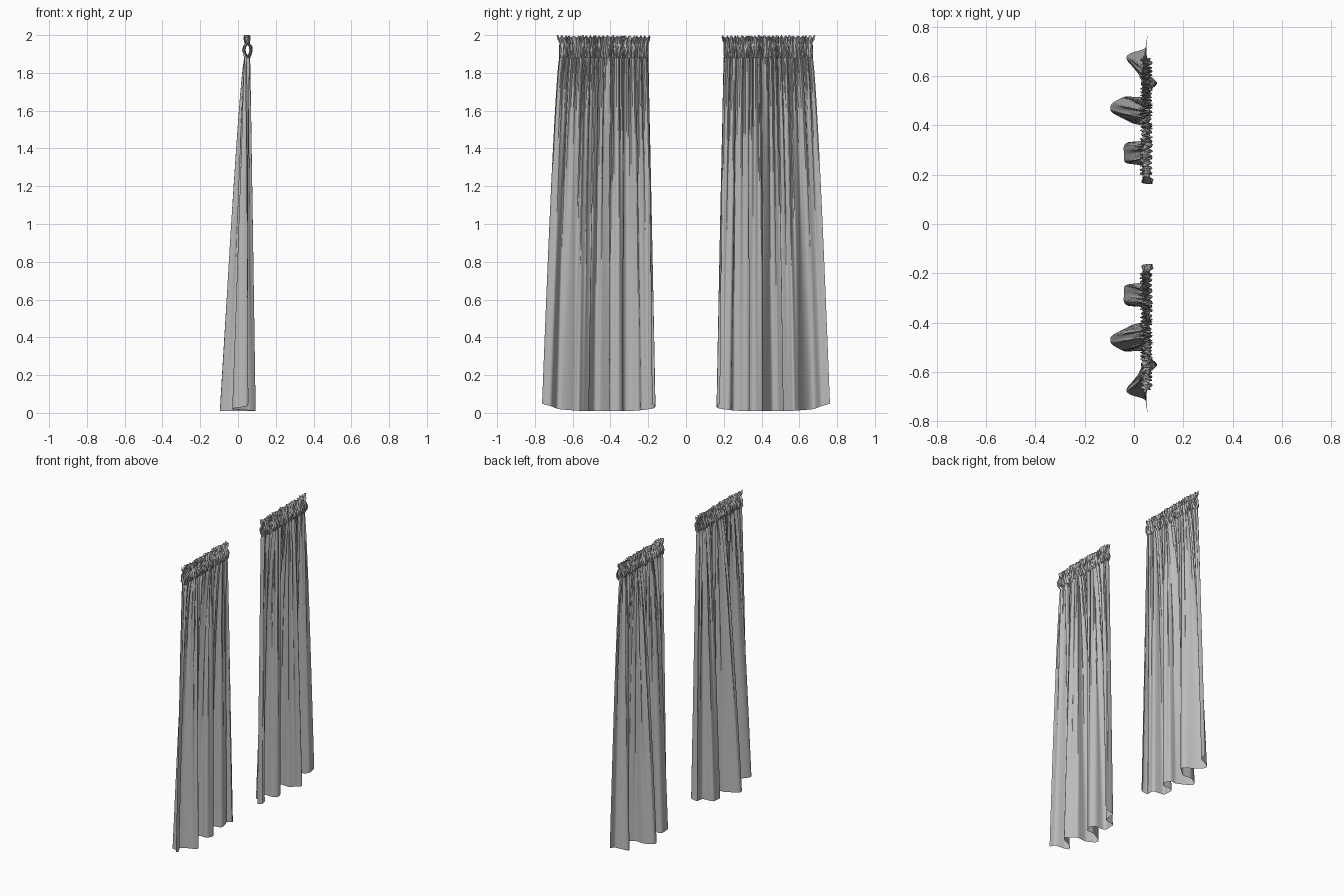
import bpy, bmesh, math, random
from mathutils import Vector

if "Cube" in bpy.data.objects:
    bpy.data.objects.remove(bpy.data.objects["Cube"])

random.seed(4)
COLS = 190
TOP = 1.88

fabric = bpy.data.materials.new("grey fabric")
fabric.use_nodes = True
GREY = (0.5, 0.5, 0.5, 1)
fabric.diffuse_color = GREY
fabric.node_tree.nodes["Principled BSDF"].inputs["Base Color"].default_value = GREY

# Fold line of the hem, from the inner edge to the outer edge (x, y)
HEM = [(.08, .18), (.07, .162), (.03, .17), (.04, .2), (.03, .235), (-.035, .25),
       (-.04, .29), (-.03, .33), (.04, .335), (.06, .37), (.04, .405), (-.01, .41),
       (-.09, .455), (-.09, .485), (-.04, .515), (.03, .515), (.06, .54), (.09, .565),
       (.08, .59), (.03, .615), (-.03, .665), (-.015, .69), (.045, .715), (.055, .762)]

# Header section: up one side of the rod pocket, over the ruffle, down the other
HEADER = [(.036, 1.9), (.031, 1.92), (.036, 1.94), (.046, 1.955), (.045, 1.975),
          (.048, 1.993), (.052, 1.975), (.053, 1.955), (.066, 1.94), (.068, 1.92),
          (.065, 1.9), (.056, 1.88)]


def hem_point(u):
    """Smooth curve through the hem points."""
    f = u * (len(HEM) - 1)
    i = min(int(f), len(HEM) - 2)
    t = f - i
    a, b, c, d = [Vector(HEM[max(0, min(len(HEM) - 1, i + k))]) for k in (-1, 0, 1, 2)]
    return 0.5 * (2 * b + (c - a) * t + (2 * a - 5 * b + 4 * c - d) * t * t
                  + (3 * b - a - 3 * c + d) * t ** 3)


def wave(cycles, u, phase=0.0):
    """Uneven pleats running across the cloth."""
    return math.sin(math.tau * (cycles * u + 0.35 * math.sin(9 * u + phase)) + phase)


def rail_y(u, hem):
    return .195 + .475 * (.7 * (hem.y - .162) / .6 + .3 * u)


def cloth_rows():
    rows = []
    # Hanging panel
    for z in (.01, .2, .4, .6, .8, 1.0, 1.2, 1.4, 1.55, 1.67, 1.75, 1.82, TOP):
        t = ((TOP - z) / (TOP - .01)) ** .75
        row = []
        for c in range(COLS + 1):
            u = c / COLS
            hem = hem_point(u)
            pleat = .009 * wave(17, u, 1) * (1 - .75 * t)
            gather = .008 * wave(41, u, 2) * (1 - t) ** 2.5
            x = .048 * (1 - t) + hem.x * t + pleat + gather
            y = rail_y(u, hem) * (1 - t) + hem.y * t + .005 * wave(17, u, 2.4) * (1 - t)
            lift = .04 * abs(2 * u - 1) ** 5 * t ** 4
            row.append((x, y, z + lift))
        rows.append(row)
    # Gathered header with rod pocket
    for x0, z0 in HEADER:
        flare = max(0, z0 - 1.955) / .04
        row = []
        for c in range(COLS + 1):
            u = c / COLS
            y = rail_y(u, hem_point(u)) + .012 * flare * (2 * u - 1)
            x = x0 + (.006 + .009 * flare) * wave(33, u, 2) + random.uniform(-.004, .004)
            z = z0 + .006 * flare * wave(27, u, 3) + random.uniform(-.003, .003)
            row.append((x, y + random.uniform(-.004, .004), z))
        rows.append(row)
    return rows


def curtain(name, rows, side):
    bm = bmesh.new()
    grid = [[bm.verts.new((x, side * y, z)) for x, y, z in row] for row in rows]
    for low, high in zip(grid, grid[1:]):
        for c in range(COLS):
            quad = [low[c], high[c], high[c + 1], low[c + 1]]
            bm.faces.new(quad if side > 0 else quad[::-1])
    mesh = bpy.data.meshes.new(name)
    bm.to_mesh(mesh)
    bm.free()
    mesh.materials.append(fabric)
    obj = bpy.data.objects.new(name, mesh)
    bpy.context.collection.objects.link(obj)
    bpy.ops.object.select_all(action="DESELECT")
    obj.select_set(True)
    bpy.context.view_layer.objects.active = obj
    bpy.ops.object.shade_smooth_by_angle(angle=math.radians(40))


panel = cloth_rows()
curtain("front_curtain", panel, -1)
curtain("back_curtain", panel, 1)
